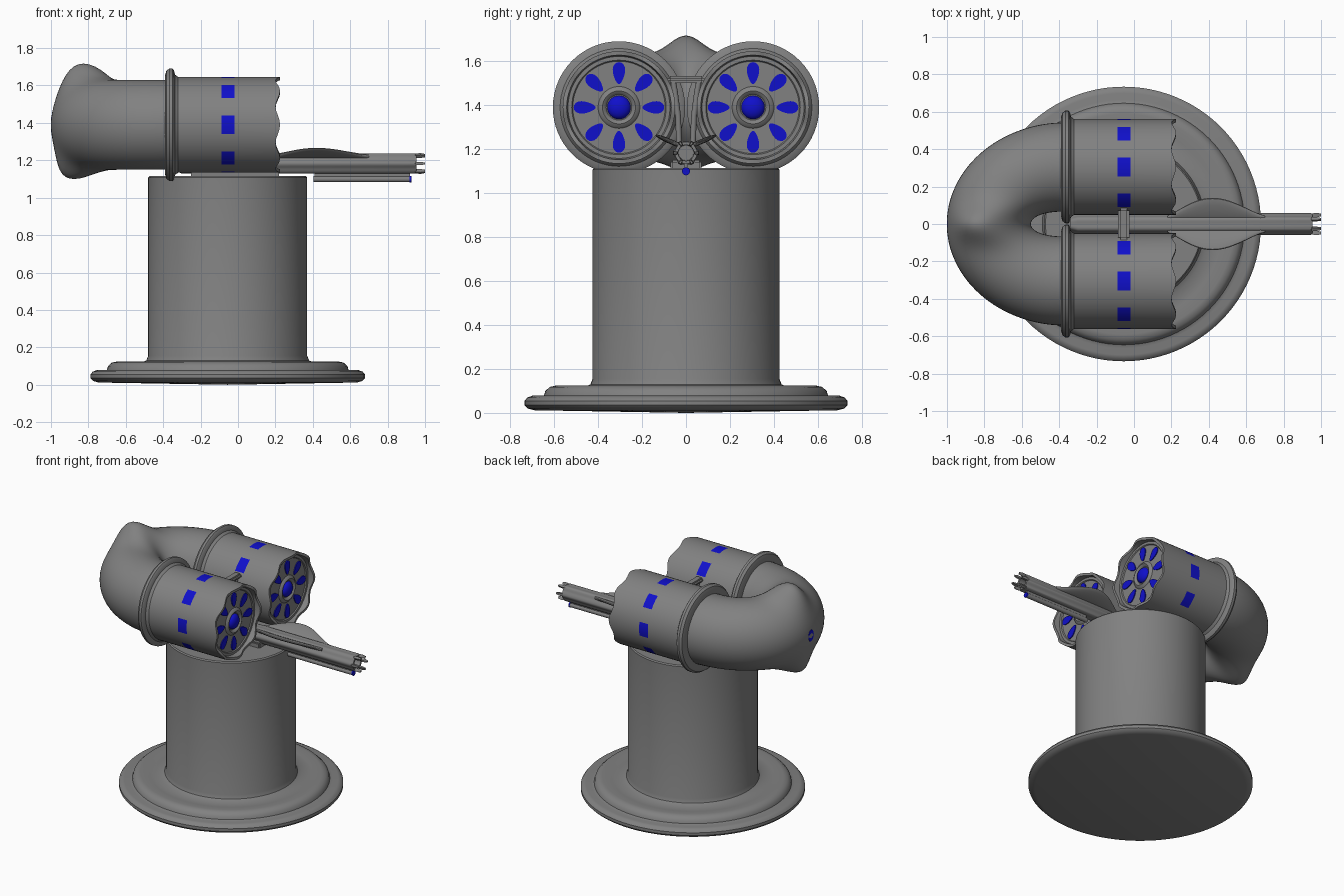
import bpy, bmesh
from math import sin, cos, pi, exp, radians

cube = bpy.data.objects.get("Cube")
if cube:
    bpy.data.objects.remove(cube)


def material(name, rgb):
    m = bpy.data.materials.new(name)
    m.use_nodes = True
    m.diffuse_color = (*rgb, 1)
    m.node_tree.nodes["Principled BSDF"].inputs["Base Color"].default_value = (*rgb, 1)
    return m


GREY = material("metal grey", (0.22, 0.22, 0.22))
BLUE = material("glow blue", (0.005, 0.005, 0.6))
CX, DY, DZ, GZ = -0.055, 0.305, 1.39, 1.183     # column x, drum y and z, gun z


def finish(name, bm, mats, loc=(0, 0, 0), angle=35):
    bmesh.ops.remove_doubles(bm, verts=bm.verts, dist=1e-5)
    bmesh.ops.recalc_face_normals(bm, faces=bm.faces)
    me = bpy.data.meshes.new(name)
    bm.to_mesh(me)
    bm.free()
    for m in mats:
        me.materials.append(m)
    me.shade_smooth()
    me.set_sharp_from_angle(angle=radians(angle))
    ob = bpy.data.objects.new(name, me)
    bpy.context.collection.objects.link(ob)
    ob.location = loc
    return ob


def bridge(bm, rings, closed=True, rule=None):
    """Skin a list of vertex rings with quads."""
    n = len(rings[0])
    for i in range(len(rings) - 1):
        for j in range(n if closed else n - 1):
            k = (j + 1) % n
            f = bm.faces.new((rings[i][j], rings[i][k], rings[i + 1][k], rings[i + 1][j]))
            if rule:
                f.material_index = rule(i, j)


def lathe(name, profile, axis, loc, n=64, mats=(GREY,), rule=None, warp=None):
    """Spin (position, radius) points about an axis; warp may shift a point by angle."""
    bm = bmesh.new()
    rings = []
    for i, point in enumerate(profile):
        ring = []
        for j in range(n):
            t = 2 * pi * j / n
            a, r = warp(i, t, *point) if warp else point
            c, s = r * cos(t), r * sin(t)
            ring.append(bm.verts.new((a, c, s) if axis == "X" else (c, s, a)))
        rings.append(ring)
    bridge(bm, rings, rule=rule)
    return finish(name, bm, mats, loc)


def box(name, lo, hi, bevel=0.008):
    bm = bmesh.new()
    bmesh.ops.create_cube(bm, size=1)
    for v in bm.verts:
        v.co = [(l + h) / 2 + c * (h - l) for l, h, c in zip(lo, hi, v.co)]
    bmesh.ops.bevel(bm, geom=bm.edges, offset=bevel, segments=2, affect="EDGES")
    return finish(name, bm, (GREY,))


# Pedestal: dished foot and column
lathe("pedestal", [(0, 0), (0.012, 0.69), (0.02, 0.72), (0.035, 0.734), (0.055, 0.734),
                   (0.07, 0.722), (0.078, 0.7), (0.073, 0.665), (0.08, 0.646), (0.1, 0.64),
                   (0.118, 0.62), (0.125, 0.59), (0.115, 0.53), (0.118, 0.46), (0.13, 0.435),
                   (0.155, 0.425), (1.107, 0.425), (1.115, 0.418), (1.115, 0)],
      "Z", (CX, 0, 0), n=96)

# Twin drums with collar, blue window band and scalloped rim
drum = [(-0.39, 0), (-0.39, 0.265), (-0.383, 0.289), (-0.367, 0.301), (-0.35, 0.301),
        (-0.342, 0.29), (-0.337, 0.268), (-0.32, 0.256), (-0.088, 0.256), (-0.018, 0.256),
        (0.213, 0.256), (0.213, 0.238), (0.185, 0.232), (0.185, 0.215), (0.178, 0.21),
        (0.178, 0.095), (0.186, 0.088), (0.193, 0.075), (0.186, 0.063), (0.178, 0.058), (0.178, 0)]


def windows(i, j):
    return int(i == 8 and (j + 2) % 8 < 4)


def scallop(i, t, a, r):
    return (a + 0.012 * cos(8 * t), r) if i in (10, 11) else (a, r)


def fan(side, y):
    """Eight teardrop vent plates on a drum face."""
    bm = bmesh.new()
    outline = []
    for k in range(20):
        u = 2 * pi * k / 20
        along = cos(u)
        outline.append((0.156 + 0.05 * along, (0.027 + 0.009 * along) * sin(u)))
    for p in range(8):
        t = p * pi / 4
        pts = [(r * cos(t) - w * sin(t), r * sin(t) + w * cos(t)) for r, w in outline]
        low, top = [[bm.verts.new((x, *q)) for q in pts] for x in (0.177, 0.184)]
        bridge(bm, [low, top])
        bm.faces.new(low)
        bm.faces.new(top)
    finish(side + "_fan_vents", bm, (BLUE,), (0, y, DZ))


for side, y in (("front", -DY), ("back", DY)):
    lathe(side + "_drum", drum, "X", (0, y, DZ), mats=(GREY, BLUE), rule=windows, warp=scallop)
    fan(side, y)
    dome = [(0.175 + 0.033 * sin(k * pi / 12), 0.054 * cos(k * pi / 12)) for k in range(7)]
    lathe(side + "_fan_hub", dome, "X", (0, y, DZ), n=32, mats=(BLUE,))

# Rear elbow: U-shaped duct swelling to a ridge at its middle
bm = bmesh.new()
rings = []
for i in range(65):
    t = pi * (i / 64 - 0.5)
    ring = []
    for j in range(48):
        p = 2 * pi * j / 48
        c, s = cos(p), sin(p)
        half = 0.238 - 0.013 * cos(t) ** 2
        y = (DY + half * c) * sin(t)
        x = -0.365 - (0.411 + half * c) * cos(t)
        swell = exp(-(y / 0.11) ** 2) * cos(t) ** 2 * abs(s) ** 3
        x -= swell * (0.05 if s > 0 else 0.1)
        z = DZ + 0.24 * s + swell * (0.087 if s > 0 else -0.05)
        ring.append(bm.verts.new((x, y, z)))
    rings.append(ring)
bridge(bm, rings)
finish("rear_elbow", bm, (GREY,))

# Oval tail lamp at the back of the elbow
lathe("tail_lamp", [(-1.0, 0), (-1.0, 0.03), (-0.98, 0.036), (-0.98, 0)], "X", (0, 0, DZ), n=32,
      mats=(BLUE,)).scale = (1, 1, 1.35)

# Gun: fluted barrel with hollow muzzle
lathe("gun_barrel", [(-0.34, 0), (-0.34, 0.04), (-0.3, 0.055), (0.945, 0.055), (0.955, 0.05),
                     (0.955, 0.036), (0.85, 0.034), (0.85, 0)], "X", (0, 0, GZ), n=72,
      warp=lambda i, t, a, r: (a, r + (0.004 * cos(6 * t) if i in (2, 3) else 0)))

# Muzzle prongs
bm = bmesh.new()
for p in range(6):
    rings = []
    for x, r0, r1, w in ((0.94, 0.036, 0.056, 0.15), (0.975, 0.038, 0.06, 0.15), (1.0, 0.04, 0.056, 0.09)):
        t = p * pi / 3
        corners = ((r0, -w), (r0, w), (r1, w), (r1, -w))
        rings.append([bm.verts.new((x, r * cos(t + d), r * sin(t + d))) for r, d in corners])
    bridge(bm, rings)
    bm.faces.new(rings[0])
    bm.faces.new(rings[-1])
finish("muzzle_prongs", bm, (GREY,), (0, 0, GZ))

# Upswept side fins
for side, sign in (("front", -1), ("back", 1)):
    bm = bmesh.new()
    rings = []
    for i in range(25):
        u = i / 24
        reach = 0.045 + 0.095 * sin(pi * u ** 0.9) ** 1.3
        ring = []
        for j in range(16):
            p = 2 * pi * j / 16
            mid, span = (0.015 + reach) / 2, (reach - 0.015) / 2
            y = mid + span * cos(p)
            z = 1.205 + 0.42 * y + 0.012 * sin(p)
            ring.append(bm.verts.new((0.18 + 0.52 * u, sign * y, z)))
        rings.append(ring)
    bridge(bm, rings)
    bm.faces.new(rings[0])
    bm.faces.new(rings[-1])
    finish(side + "_gun_fin", bm, (GREY,))

# Slim tube under the barrel with a lit tip
lathe("under_tube", [(0.405, 0), (0.405, 0.016), (0.925, 0.016), (0.925, 0)], "X", (0, 0, 1.099), n=24)
lathe("tube_tip", [(0.918, 0), (0.918, 0.018), (0.927, 0.018), (0.927, 0)], "X", (0, 0, 1.099), n=24,
      mats=(BLUE,))
box("tube_rib", (0.41, -0.007, 1.1), (0.92, 0.007, 1.14), 0.002)

# Mount between the drums: saddle, bridging bar and its two legs
box("gun_saddle", (-0.25, -0.07, 1.1), (0.22, 0.07, 1.15))
box("bridge_bar", (-0.085, -0.085, 1.5), (-0.025, 0.085, 1.533), 0.012)
for side, sign in (("front", -1), ("back", 1)):
    curve = bpy.data.curves.new(side + "_bridge_leg", "CURVE")
    curve.dimensions = "3D"
    curve.bevel_depth = 0.013
    curve.use_fill_caps = True
    path = curve.splines.new("POLY")
    spots = ((0.03, GZ), (0.036, 1.35), (0.05, 1.46), (0.06, 1.515))
    path.points.add(len(spots) - 1)
    for point, (y, z) in zip(path.points, spots):
        point.co = (CX, sign * y, z, 1)
    curve.materials.append(GREY)
    leg = bpy.data.objects.new(side + "_bridge_leg", curve)
    bpy.context.collection.objects.link(leg)
